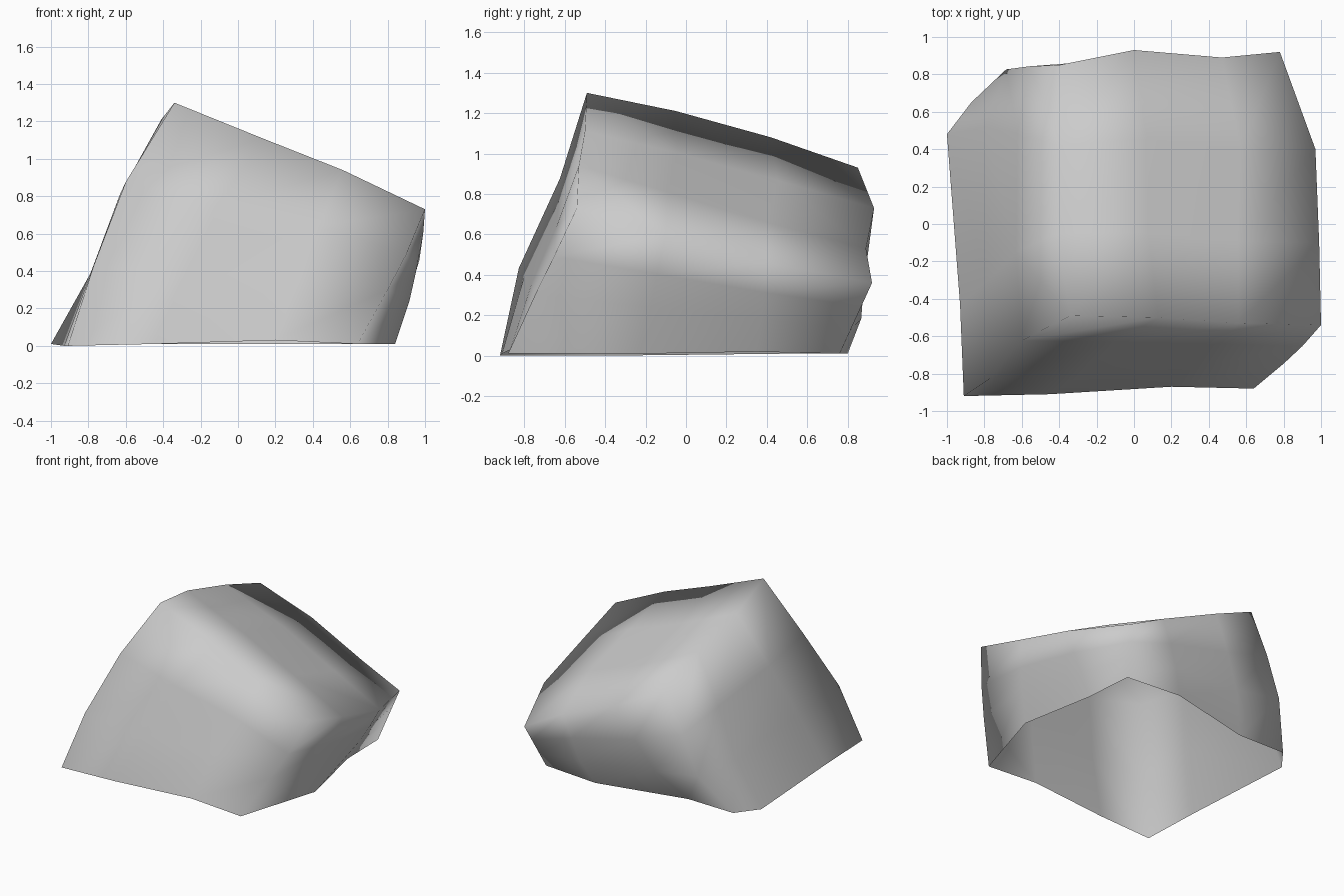
import bpy
import bmesh
from mathutils import Vector

cube = bpy.data.objects.get("Cube")
if cube:
    bpy.data.objects.remove(cube, do_unlink=True)

SIDE = 3      # segments along each side of the boulder
LEVELS = 3    # segments from ground to crown


def points(rows):
    return [Vector(row) for row in rows]


# Ground rim, counter-clockwise from the front corner at -x
rim = points([
    (-.91, -.92, 0), (-.45, -.91, .01), (.2, -.87, .03),
    (.64, -.88, .01), (.84, -.23, .01), (.72, .35, .02),
    (.7, .76, .01), (.24, .8, .01), (-.47, .64, .01),
    (-.87, .65, .01), (-1, .48, .01), (-.93, -.43, 0)])

# Crown edge, in the same order as the rim
crown = points([
    (-.34, -.49, 1.3), (.13, -.5, 1.11), (.56, -.53, .94),
    (1, -.54, .73), (.99, -.1, .6), (.97, .4, .46),
    (.78, .92, .36), (.47, .89, .53), (0, .93, .73),
    (-.4, .85, .93), (-.4, .42, 1.08), (-.41, -.05, 1.21)])

# Bulge of each corner edge at the two middle levels
bulge = [
    points([(-.05, -.05, 0), (-.07, .01, .01)]),
    points([(.04, .02, .05), (.02, 0, 0)]),
    points([(0, 0, 0), (0, 0, 0)]),
    points([(.03, .11, 0), (0, .06, 0)])]

bm = bmesh.new()
count = len(rim)


def wall_point(i, level):
    """Point on the wall between rim and crown."""
    base = rim[i].lerp(crown[i], level / LEVELS)
    if 0 < level < LEVELS:
        corner, step = divmod(i, SIDE)
        start = bulge[corner][level - 1]
        end = bulge[(corner + 1) % len(bulge)][level - 1]
        base = base + start.lerp(end, step / SIDE)
    return base


# Walls
rings = [[bm.verts.new(wall_point(i, k)) for i in range(count)]
         for k in range(LEVELS + 1)]
for low, high in zip(rings, rings[1:]):
    for i in range(count):
        j = (i + 1) % count
        bm.faces.new((low[i], low[j], high[j], high[i]))

# Sloping roof, blended from the four crown edges
top = rings[-1]
front = top[:SIDE + 1]
right = top[SIDE:2 * SIDE + 1]
back = top[2 * SIDE:3 * SIDE + 1][::-1]
left = (top[3 * SIDE:] + top[:1])[::-1]


def roof_vert(c, r):
    if r == 0:
        return front[c]
    if r == SIDE:
        return back[c]
    if c == 0:
        return left[r]
    if c == SIDE:
        return right[r]
    u, v = c / SIDE, r / SIDE
    across = left[r].co.lerp(right[r].co, u)
    along = front[c].co.lerp(back[c].co, v)
    corners = front[0].co.lerp(front[-1].co, u).lerp(
        back[0].co.lerp(back[-1].co, u), v)
    return bm.verts.new(across + along - corners)


roof = [[roof_vert(c, r) for c in range(SIDE + 1)] for r in range(SIDE + 1)]
for r in range(SIDE):
    for c in range(SIDE):
        bm.faces.new((roof[r][c], roof[r][c + 1],
                      roof[r + 1][c + 1], roof[r + 1][c]))

for face in bm.faces:
    face.smooth = True

mesh = bpy.data.meshes.new("boulder")
bm.to_mesh(mesh)
bm.free()

# Stone colour
stone = bpy.data.materials.new("stone_grey")
stone.use_nodes = True
colour = (.6, .6, .6, 1)
stone.diffuse_color = colour
stone.node_tree.nodes["Principled BSDF"].inputs["Base Color"].default_value = colour
mesh.materials.append(stone)

boulder = bpy.data.objects.new("boulder", mesh)
bpy.context.collection.objects.link(boulder)
